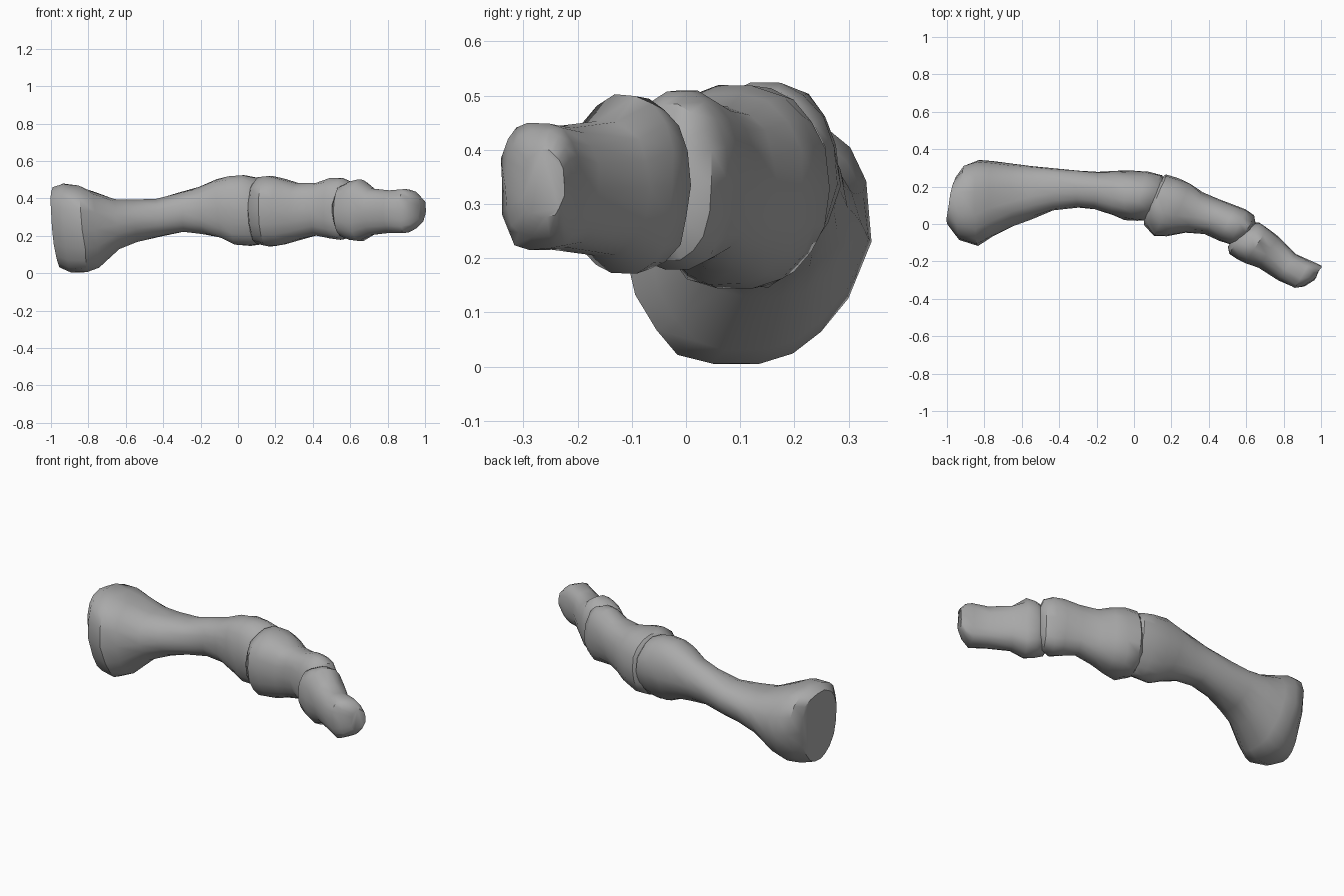
import bpy
import bmesh
import math
import random
from mathutils import Vector

random.seed(4)
SIDES = 18

cube = bpy.data.objects.get("Cube")
if cube:
    bpy.data.objects.remove(cube, do_unlink=True)

bone = bpy.data.materials.new("grey bone")
bone.use_nodes = True
colour = (0.4, 0.4, 0.4, 1)
bone.diffuse_color = colour
bone.node_tree.nodes["Principled BSDF"].inputs["Base Color"].default_value = colour


def loft(name, rings, lean=0.0, taper=0.0, shear=0.0, rough=0.004):
    """Skin a bone over rings of (x, y, z, half width, half height, yaw, optional boxiness)."""
    bm = bmesh.new()
    loops = []
    for x, y, z, w, h, yaw, *box in rings:
        power = box[0] if box else 0.88
        a = math.radians(yaw)
        side = Vector((-math.sin(a), math.cos(a), 0))
        loop = []
        for i in range(SIDES):
            t = math.tau * i / SIDES
            # slightly boxy oval, narrower below when tapered
            c = math.copysign(abs(math.cos(t)) ** power, math.cos(t))
            s = math.copysign(abs(math.sin(t)) ** power, math.sin(t))
            low = min(s, 0) * h
            across = w * c * (1 + taper * low) + shear * low
            p = Vector((x, y, z)) + side * across + Vector((-lean * h * s, 0, h * s))
            p += Vector([random.uniform(-rough, rough) for _ in range(3)])
            p.z = max(p.z, 0)
            loop.append(bm.verts.new(p))
        loops.append(loop)
    for a, b in zip(loops, loops[1:]):
        for i in range(SIDES):
            j = (i + 1) % SIDES
            bm.faces.new((a[i], a[j], b[j], b[i]))
    bm.faces.new(loops[0])
    bm.faces.new(loops[-1])
    bmesh.ops.recalc_face_normals(bm, faces=bm.faces)
    mesh = bpy.data.meshes.new(name)
    bm.to_mesh(mesh)
    bm.free()
    mesh.materials.append(bone)
    obj = bpy.data.objects.new(name, mesh)
    bpy.context.collection.objects.link(obj)
    bpy.ops.object.select_all(action="DESELECT")
    obj.select_set(True)
    bpy.context.view_layer.objects.active = obj
    bpy.ops.object.shade_smooth_by_angle(angle=math.radians(40))


# Long bone: flared base, thin shaft, rounded knuckle
loft("long_bone", [
    (-.968, .13, .245, .135, .215, -12, .8),
    (-.915, .115, .243, .205, .237, -5, .75),
    (-.83, .112, .234, .233, .234, 0, .75),
    (-.76, .13, .235, .203, .208, 0, .78),
    (-.65, .155, .262, .167, .138, 0),
    (-.55, .17, .28, .142, .112, 0),
    (-.43, .185, .295, .112, .102, 0),
    (-.3, .186, .325, .101, .106, 0),
    (-.2, .178, .335, .102, .124, -2),
    (-.1, .165, .343, .12, .16, -5),
    (-.03, .153, .337, .131, .186, -7),
    (.05, .148, .335, .134, .19, -13),
    (.11, .14, .332, .128, .178, -19),
    (.155, .12, .332, .09, .13, -22),
], lean=0.09, taper=1.2, shear=0.1)

# Middle bone
loft("middle_bone", [
    (.09, .138, .332, .11, .145, -23),
    (.115, .126, .332, .148, .18, -23),
    (.175, .09, .332, .171, .191, -23),
    (.24, .076, .33, .153, .178, -23),
    (.32, .06, .33, .117, .152, -23),
    (.42, .038, .345, .097, .142, -24),
    (.5, .004, .347, .102, .163, -25),
    (.555, -.015, .342, .105, .168, -25),
    (.602, -.03, .34, .088, .145, -26),
    (.628, -.04, .335, .05, .085, -27),
])

# Tip bone
loft("tip_bone", [
    (.535, -.07, .335, .062, .09, -32),
    (.56, -.078, .335, .095, .135, -32),
    (.61, -.09, .335, .114, .16, -32),
    (.655, -.115, .335, .11, .166, -32),
    (.72, -.15, .33, .097, .126, -33),
    (.82, -.23, .33, .083, .113, -32),
    (.9, -.269, .332, .083, .119, -28, .75),
    (.945, -.272, .336, .07, .1, -28, .75),
    (.982, -.262, .338, .042, .065, -28),
])
